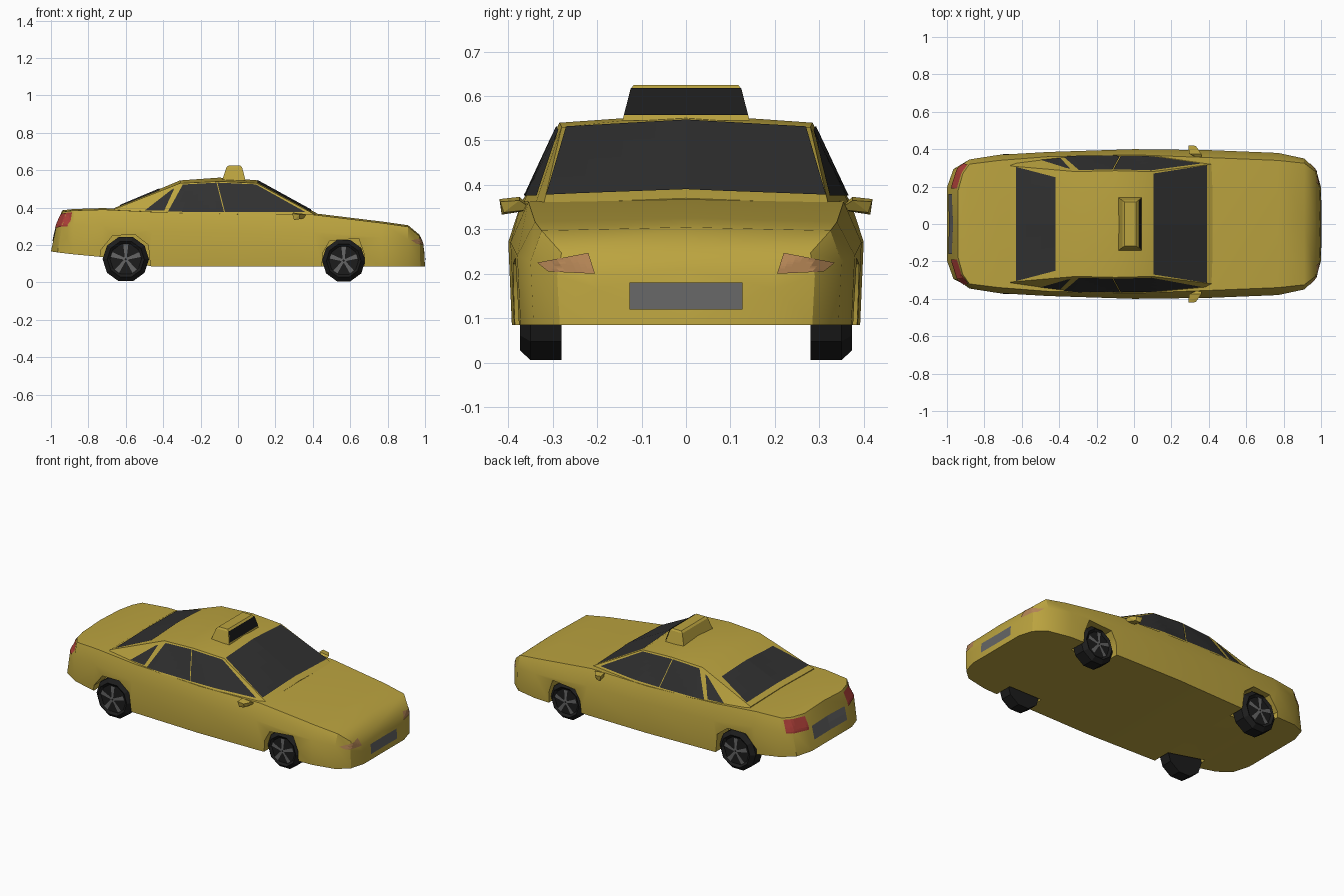
import bpy, bmesh, math
from mathutils import Vector
from mathutils.bvhtree import BVHTree

if "Cube" in bpy.data.objects:
    bpy.data.objects.remove(bpy.data.objects["Cube"])


def material(name, rgb):
    m = bpy.data.materials.new(name)
    m.diffuse_color = (*rgb, 1)
    m.use_nodes = True
    m.node_tree.nodes["Principled BSDF"].inputs["Base Color"].default_value = m.diffuse_color
    return m


YELLOW = material("yellow paint", (0.50, 0.37, 0.05))
GLASS = material("dark glass", (0.03, 0.03, 0.03))
RUBBER = material("rubber", (0.012, 0.012, 0.012))
METAL = material("grey metal", (0.13, 0.13, 0.13))
RED = material("red lamp", (0.42, 0.05, 0.04))
TAN = material("amber lamp", (0.45, 0.23, 0.09))


def finish(name, bm, mat):
    bmesh.ops.recalc_face_normals(bm, faces=bm.faces)
    me = bpy.data.meshes.new(name)
    bm.to_mesh(me)
    bm.free()
    me.materials.append(mat)
    ob = bpy.data.objects.new(name, me)
    bpy.context.collection.objects.link(ob)
    return ob


def loft(name, rings, mat):
    bm = bmesh.new()
    rows = [[bm.verts.new(p) for p in r] for r in rings]
    n = len(rows[0])
    for a, b in zip(rows, rows[1:]):
        for i in range(n):
            j = (i + 1) % n
            bm.faces.new((a[i], a[j], b[j], b[i]))
    bm.faces.new(rows[0])
    bm.faces.new(rows[-1])
    return finish(name, bm, mat)


def mirrored(half):
    # half section runs from bottom centre to top centre
    return half + [(x, -y, z) for x, y, z in half[-2:0:-1]]


def hull(name, pts, mat):
    bm = bmesh.new()
    vs = [bm.verts.new(p) for p in pts]
    bmesh.ops.convex_hull(bm, input=vs)
    return finish(name, bm, mat)


def smooth(ob, deg):
    bpy.ops.object.select_all(action='DESELECT')
    ob.select_set(True)
    bpy.context.view_layer.objects.active = ob
    bpy.ops.object.shade_smooth_by_angle(angle=math.radians(deg))


# lower body: x at bottom, x at top, bottom z, half width, shoulder width, top z
stations = [
    (-1.0, -.94, .165, .20, .18, .385), (-.965, -.915, .16, .30, .27, .388),
    (-.88, -.88, .15, .345, .32, .392), (-.72, -.72, .135, .37, .34, .397),
    (-.46, -.46, .085, .385, .36, .385), (0, 0, .085, .40, .37, .372),
    (.40, .40, .085, .395, .355, .37), (.77, .77, .085, .38, .34, .325),
    (.91, .91, .085, .35, .325, .305), (.975, .97, .085, .29, .28, .255),
    (1.0, .99, .085, .20, .19, .21)]
rings = []
for xb, xt, zb, w, wt, zt in stations:
    zm = zb + .65 * (zt - zb)
    xm = xb + .5 * (xt - xb)
    rings.append(mirrored([(xb, 0, zb), (xb, w * .98, zb), (xm, w, zm),
                           (xt, wt, zt - .008), (xt, 0, zt)]))
body = loft("body", rings, YELLOW)

# cabin: x, belt half width, belt z, roof half width, roof edge z, centre z
cab = [(-.66, .33, .37, .31, .392, .398), (-.31, .365, .37, .28, .53, .545),
       (-.10, .368, .362, .285, .54, .56), (.10, .365, .362, .28, .53, .546),
       (.42, .345, .34, .32, .358, .370)]
cabin = loft("cabin", [mirrored([(x, 0, .3), (x, b - .02, .3), (x, b, zb),
                                 (x, r, zr), (x, 0, zc)])
                       for x, b, zb, r, zr, zc in cab], YELLOW)

# surface used to lay glass, lamps and plates on the shell
shell = bmesh.new()
shell.from_mesh(body.data)
shell.from_mesh(cabin.data)
tree = BVHTree.FromBMesh(shell)


def decal(name, quad, direction, mat, n=8):
    d = Vector(direction)
    a, b, c, e = map(Vector, quad)
    bm = bmesh.new()
    grid = []
    for i in range(n + 1):
        row = []
        for j in range(n + 1):
            p = a.lerp(b, i / n).lerp(e.lerp(c, i / n), j / n)
            hit = tree.ray_cast(p - d * 2, d)[0] or tree.find_nearest(p)[0]
            row.append(bm.verts.new(hit - d * .004))
        grid.append(row)
    for i in range(n):
        for j in range(n):
            bm.faces.new((grid[i][j], grid[i + 1][j], grid[i + 1][j + 1], grid[i][j + 1]))
    bmesh.ops.remove_doubles(bm, verts=bm.verts, dist=1e-5)
    ob = finish(name, bm, mat)
    if sum((f.normal.dot(d) for f in ob.data.polygons)) > 0:
        ob.data.flip_normals()
    return ob


# windscreen and rear window, projected from above
decal("windscreen", [(.105, -.27, 1), (.105, .27, 1), (.39, .315, 1), (.39, -.315, 1)], (0, 0, -1), GLASS)
decal("rear_window", [(-.42, -.25, 1), (-.42, .25, 1), (-.63, .305, 1), (-.63, -.305, 1)], (0, 0, -1), GLASS)

side_glass = {
    "quarter_window": [(-.50, .383), (-.395, .383), (-.34, .503), (-.36, .492)],
    "rear_door_window": [(-.375, .378), (-.075, .376), (-.115, .533), (-.295, .523)],
    "front_door_window": [(-.07, .376), (.36, .376), (.095, .524), (-.11, .533)]}
for s, tag in ((1, "left"), (-1, "right")):
    for name, q in side_glass.items():
        decal(f"{name}_{tag}", [(x, s * .38, z) for x, z in q], (0, -s, 0), GLASS)
    decal(f"headlight_{tag}", [(.97, s * y, z) for y, z in
                               ((.205, .20), (.31, .205), (.335, .225), (.22, .247))], (-1, 0, 0), TAN)
    decal(f"tail_light_{tag}", [(-.93, s * y, z) for y, z in
                                ((.19, .29), (.325, .30), (.318, .375), (.19, .365))], (1, 0, 0), RED)

# number plates left blank
decal("front_plate", [(1, -.127, .12), (1, .127, .12), (1, .127, .18), (1, -.127, .18)], (-1, 0, 0), METAL, 2)
decal("rear_plate", [(-1, -.16, .22), (-1, .16, .22), (-1, .16, .30), (-1, -.16, .30)], (1, 0, 0), METAL, 2)

# wheel arches cut into the body
front_arch = [(.44, .0), (.455, .16), (.49, .222), (.645, .235), (.675, .15), (.68, .0)]
rear_arch = [(-.745, .0), (-.735, .17), (-.67, .25), (-.55, .255), (-.48, .20), (-.46, .0)]
for arch in (front_arch, rear_arch):
    for s in (1, -1):
        cutter = hull("arch_cutter", [(x, s * y, z) for x, z in arch for y in (.265, .5)], YELLOW)
        cutter.hide_render = True
        mod = body.modifiers.new("arch", 'BOOLEAN')
        mod.operation = 'DIFFERENCE'
        mod.solver = 'EXACT'
        mod.object = cutter
        bpy.context.view_layer.objects.active = body
        bpy.ops.object.modifier_apply(modifier=mod.name)
        bpy.data.objects.remove(cutter)
smooth(body, 32)
smooth(cabin, 25)


# wheels: faceted tyre with five flat spokes
def wheel(tag, cx, r, s):
    def ring(rad, y):
        return [(cx + rad * math.cos(k * math.tau / 10), s * y, r + rad * math.sin(k * math.tau / 10))
                for k in range(10)]
    loft(f"tyre_{tag}", [ring(r, .28), ring(r, .35), ring(r * .8, .374), ring(r * .68, .362)], RUBBER)
    bm = bmesh.new()
    for k in range(5):
        a = math.pi / 2 + k * math.tau / 5
        pts = [(.008, a - 1.2), (r * .67, a - .2), (r * .67, a + .2), (.008, a + 1.2)]
        bm.faces.new([bm.verts.new((cx + q * math.cos(t), s * (.37 + .003 * (q < .01)), r + q * math.sin(t)))
                      for q, t in pts])
    ob = finish(f"spokes_{tag}", bm, METAL)
    for p in ob.data.polygons:
        if p.normal.y * s < 0:
            p.flip()


for s, side in ((1, "left"), (-1, "right")):
    wheel(f"front_{side}", .565, .116, s)
    wheel(f"rear_{side}", -.60, .124, s)
    # door mirror
    hull(f"door_mirror_{side}",
         [(x, s * y, z) for x, y, z in
          ((.29, .42, .368), (.30, .415, .333), (.295, .375, .373), (.305, .37, .34),
           (.33, .418, .362), (.33, .41, .338), (.36, .375, .365), (.36, .345, .345))], YELLOW)

# roof sign with a dark, blank front panel
hull("roof_sign",
     [(x, s * y, z) for s in (1, -1) for x, y, z in
      ((-.085, .143, .545), (.04, .143, .545), (-.062, .125, .615),
       (.022, .125, .615), (-.05, .118, .625), (.012, .118, .625))], YELLOW)
bm = bmesh.new()
bm.faces.new([bm.verts.new(p) for p in ((.041, -.14, .557), (.041, .14, .557), (.0255, .124, .618), (.0255, -.124, .618))])
finish("sign_panel", bm, RUBBER)
shell.free()
